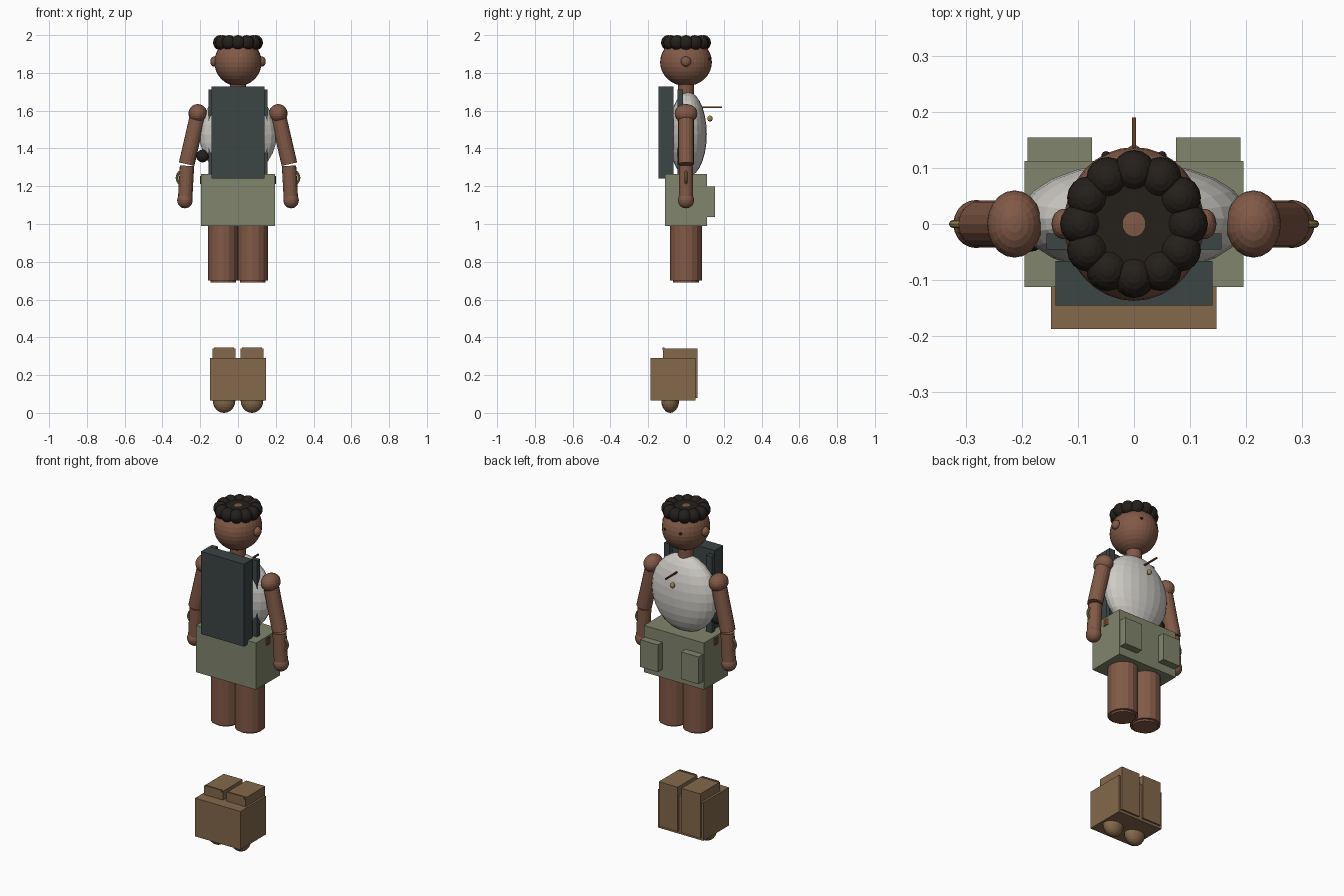
import bpy, math
from mathutils import Vector

if "Cube" in bpy.data.objects:
    bpy.data.objects.remove(bpy.data.objects["Cube"])


def mat(name, r, g, b):
    m = bpy.data.materials.new(name)
    m.diffuse_color = (r, g, b, 1)
    m.use_nodes = True
    m.node_tree.nodes["Principled BSDF"].inputs["Base Color"].default_value = m.diffuse_color
    return m


SKIN = mat("skin", 0.22, 0.10, 0.062)
HAIR = mat("hair", 0.018, 0.014, 0.011)
SHIRT = mat("shirt", 0.62, 0.60, 0.56)
PACK = mat("pack", 0.045, 0.058, 0.060)
CLOTH = mat("shorts", 0.22, 0.235, 0.15)
BOOT = mat("boot", 0.23, 0.14, 0.07)
GOLD = mat("gold", 0.33, 0.24, 0.08)
LEATHER = mat("leather", 0.13, 0.05, 0.02)


def finish(name, m, scale=None):
    o = bpy.context.object
    o.name = name
    if scale:
        o.scale = scale
    o.data.materials.append(m)
    return o


def ball(name, loc, r, m, seg=20, rings=12):
    bpy.ops.mesh.primitive_uv_sphere_add(segments=seg, ring_count=rings, radius=1, location=loc)
    return finish(name, m, r)


def box(name, lo, hi, m):
    lo, hi = Vector(lo), Vector(hi)
    bpy.ops.mesh.primitive_cube_add(size=1, location=(lo + hi) / 2)
    return finish(name, m, hi - lo)


def rod(name, a, b, r, m, seg=16, scale=None):
    a, b = Vector(a), Vector(b)
    d = b - a
    bpy.ops.mesh.primitive_cylinder_add(vertices=seg, radius=r, depth=d.length, location=(a + b) / 2,
                                        rotation=d.to_track_quat('Z', 'Y').to_euler())
    return finish(name, m, scale)


def sbox(name, s, x0, x1, y0, y1, z0, z1, m):
    xs = sorted((s * x0, s * x1))
    return box(name, (xs[0], y0, z0), (xs[1], y1, z1), m)


# head and neck
ball("head", (0, 0, 1.857), (0.125, 0.137, 0.127), SKIN, 32, 16)
rod("neck", (0, 0, 1.66), (0, 0, 1.76), 0.043, SKIN)

# hair: flat cap with a ring of curls
rod("hair_cap", (0, 0, 1.93), (0, 0, 1.982), 0.097, HAIR, 24)
for i in range(12):
    a = math.tau * i / 12
    ball("hair_curl", (0.094 * math.cos(a), 0.094 * math.sin(a), 1.96), (0.038, 0.038, 0.04), HAIR, 16, 10)

# torso, belt and shorts
ball("torso", (0, 0.01, 1.475), (0.205, 0.1, 0.225), SHIRT, 24, 14)
rod("belt", (0, 0, 1.213), (0, 0, 1.255), 0.2, LEATHER, 32, (1, 0.5, 1))
box("shorts", (-0.195, -0.112, 0.99), (0.195, 0.112, 1.265), CLOTH)

# backpack, hip pouch and necklace
box("backpack", (-0.14, -0.145, 1.242), (0.14, -0.066, 1.727), PACK)
ball("hip_pouch", (-0.188, -0.02, 1.36), (0.034, 0.03, 0.034), HAIR, 16, 8)
box("necklace_cord", (-0.004, 0.085, 1.615), (0.004, 0.19, 1.623), LEATHER)
ball("pendant", (0, 0.127, 1.558), (0.014, 0.014, 0.016), GOLD, 12, 8)

# boot base shared by both feet
box("boot_base", (-0.148, -0.187, 0.065), (0.147, 0.05, 0.29), BOOT)

# mirrored parts
for s, side in ((-1, "left"), (1, "right")):
    ball(side + "_ear", (s * 0.126, 0, 1.86), (0.021, 0.027, 0.027), SKIN, 16, 8)
    ball(side + "_eye", (s * 0.05, 0.122, 1.873), (0.008, 0.008, 0.008), HAIR, 10, 6)
    sbox(side + "_strap", s, 0.118, 0.156, -0.045, -0.017, 1.225, 1.713, PACK)
    sbox(side + "_pocket", s, 0.075, 0.19, 0.1, 0.154, 1.038, 1.198, CLOTH)

    # arm
    ball(side + "_shoulder", (s * 0.213, 0, 1.585), (0.049, 0.06, 0.05), SKIN)
    rod(side + "_upper_arm", (s * 0.21, 0, 1.585), (s * 0.272, 0, 1.317), 0.042, SKIN)
    rod(side + "_forearm", (s * 0.27, 0, 1.308), (s * 0.28, 0, 1.13), 0.038, SKIN)
    ball(side + "_hand", (s * 0.281, 0, 1.126), (0.041, 0.043, 0.043), SKIN)
    bpy.ops.mesh.primitive_torus_add(location=(s * 0.284, 0, 1.245), rotation=(math.pi / 2, 0, 0),
                                     major_radius=0.039, minor_radius=0.007,
                                     major_segments=24, minor_segments=8)
    finish(side + "_bracelet", GOLD)

    # leg
    rod(side + "_thigh", (s * 0.078, 0, 0.70), (s * 0.078, 0, 1.02), 0.08, SKIN, 16, (1, 1.05, 1))
    rod(side + "_knee", (s * 0.078, 0, 0.69), (s * 0.078, 0, 0.75), 0.068, SKIN)

    # boot
    sbox(side + "_boot_shaft", s, 0.012, 0.135, -0.122, 0.06, 0.08, 0.342, BOOT)
    sbox(side + "_boot_lip", s, 0.02, 0.128, -0.125, -0.115, 0.332, 0.346, BOOT)
    ball(side + "_boot_toe", (s * 0.074, -0.084, 0.065), (0.06, 0.047, 0.065), BOOT)
